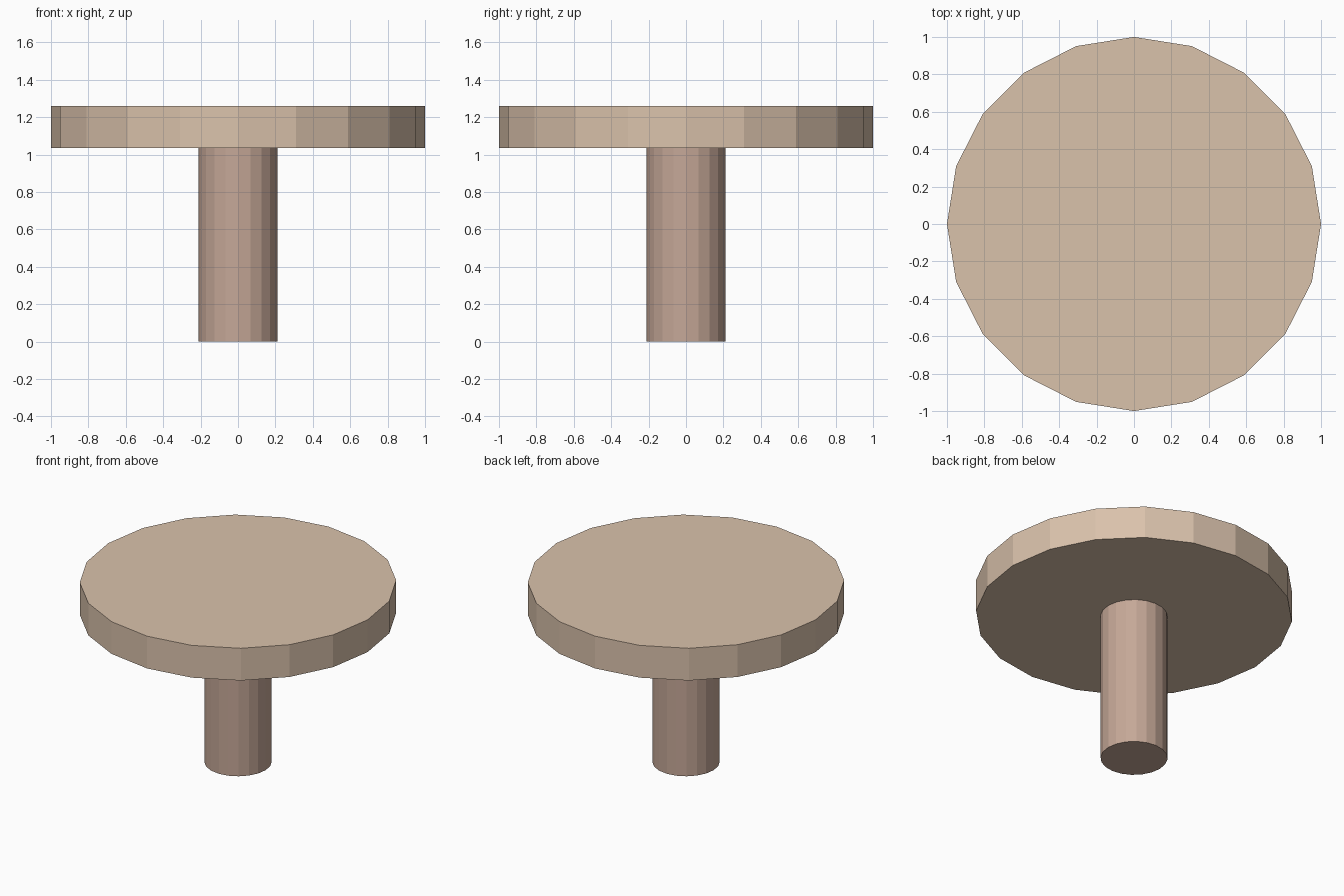
import bpy

if "Cube" in bpy.data.objects:
    bpy.data.objects.remove(bpy.data.objects["Cube"])


def make_material(name, color):
    mat = bpy.data.materials.new(name)
    mat.diffuse_color = (*color, 1.0)
    mat.use_nodes = True
    mat.node_tree.nodes["Principled BSDF"].inputs["Base Color"].default_value = mat.diffuse_color
    return mat


def make_cylinder(name, radius, z0, z1, mat, sides=20):
    bpy.ops.mesh.primitive_cylinder_add(
        vertices=sides, radius=radius, depth=z1 - z0,
        location=(0, 0, (z0 + z1) / 2))
    obj = bpy.context.object
    obj.name = name
    obj.data.materials.append(mat)
    return obj


# Round top slab
make_cylinder("table_top", 1.0, 1.035, 1.26,
              make_material("light_wood", (0.70, 0.54, 0.41)))

# Central post
make_cylinder("pedestal", 0.212, 0.0, 1.035,
              make_material("dark_wood", (0.56, 0.39, 0.31)))
